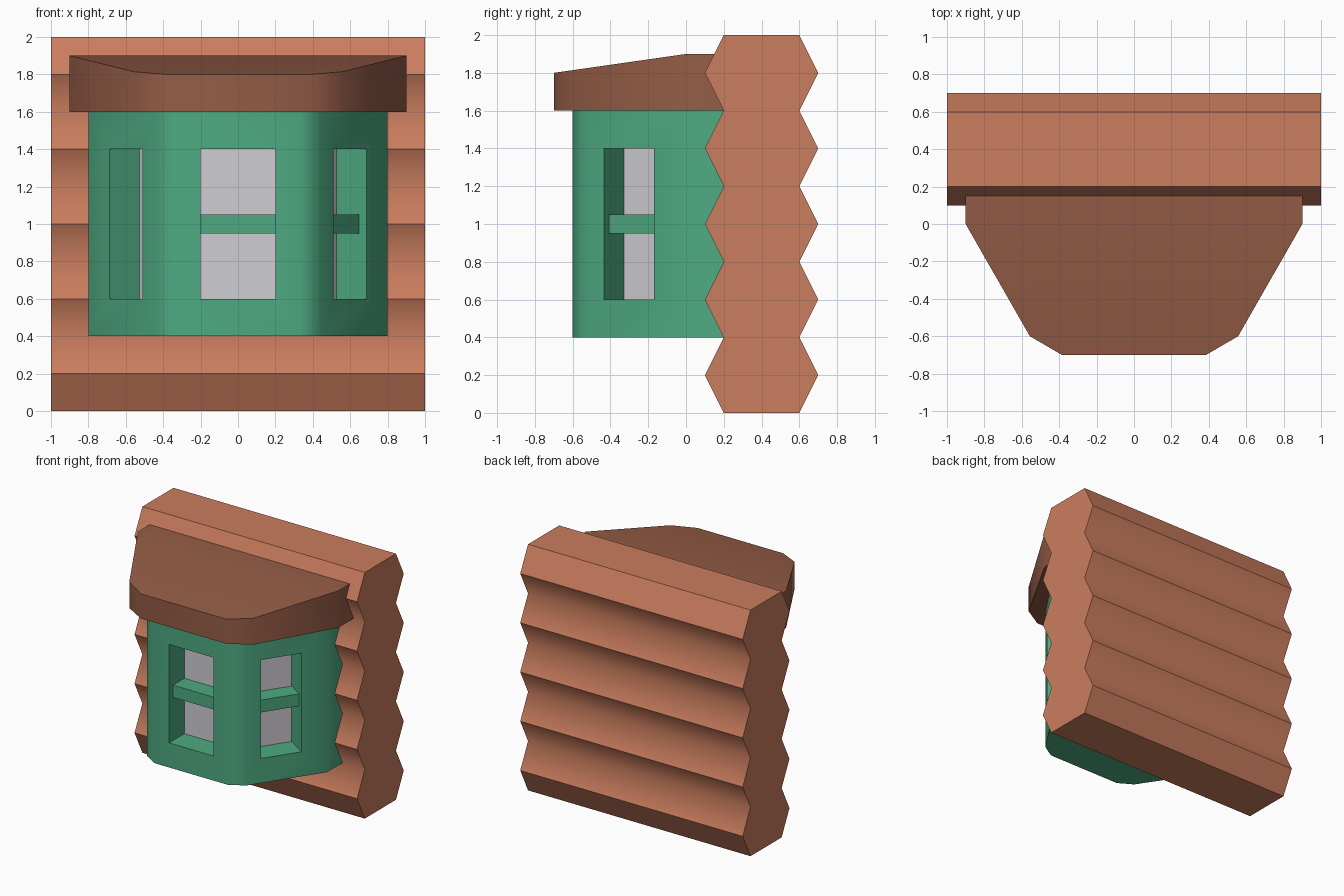
import bpy, bmesh, math
from mathutils import Matrix

if "Cube" in bpy.data.objects:
    bpy.data.objects.remove(bpy.data.objects["Cube"])


def material(name, rgb):
    lin = [((c / 255 + 0.055) / 1.055) ** 2.4 for c in rgb]
    m = bpy.data.materials.new(name)
    m.diffuse_color = (*lin, 1)
    m.use_nodes = True
    m.node_tree.nodes["Principled BSDF"].inputs["Base Color"].default_value = m.diffuse_color
    return m


LOG = material("log_brown", (202, 125, 94))
ROOF = material("roof_brown", (148, 92, 70))
GREEN = material("bay_green", (78, 170, 130))
GLASS = material("pale_glass", (207, 205, 212))


def finish(bm, name, mat):
    bmesh.ops.recalc_face_normals(bm, faces=bm.faces)
    me = bpy.data.meshes.new(name)
    bm.to_mesh(me)
    bm.free()
    ob = bpy.data.objects.new(name, me)
    bpy.context.collection.objects.link(ob)
    me.materials.append(mat)
    return ob


def prism(points, direction):
    """Extrude a closed 3D outline along a direction."""
    bm = bmesh.new()
    face = bm.faces.new([bm.verts.new(p) for p in points])
    new = bmesh.ops.extrude_face_region(bm, geom=[face], use_keep_orig=True)
    bmesh.ops.translate(bm, vec=direction,
                        verts=[g for g in new["geom"] if isinstance(g, bmesh.types.BMVert)])
    bmesh.ops.recalc_face_normals(bm, faces=bm.faces)
    return bm


def soften(ob):
    """Smooth shading, kept sharp at strong corners; shallow valleys stay smooth."""
    bm = bmesh.new()
    bm.from_mesh(ob.data)
    for f in bm.faces:
        f.smooth = True
    for e in bm.edges:
        a = math.degrees(e.calc_face_angle_signed(0))
        e.smooth = not (a > 40 or abs(a) > 60)
    bm.to_mesh(ob.data)
    bm.free()


def box(name, mat, x, y, z, place):
    """Box from (min, max) ranges, placed by a matrix."""
    bm = bmesh.new()
    bmesh.ops.create_cube(bm, size=1)
    for v in bm.verts:
        v.co = [(lo + hi) / 2 + c * (hi - lo) for c, (lo, hi) in zip(v.co, (x, y, z))]
    bm.transform(place)
    return finish(bm, name, mat)


def mirrored(half):
    return half + [(-x, y) for x, y in reversed(half)]


# Log wall: zigzag profile run along x
front = [(0.2 - 0.1 * (i % 2), 0.2 * i) for i in range(11)]
back = [(0.8 - y, z) for y, z in reversed(front)]
soften(finish(prism([(-1, y, z) for y, z in front + back], (2, 0, 0)), "log_wall", LOG))

# Bay body with clipped front corners
bay_plan = mirrored([(0.8, 0.2), (0.8, 0), (0.447, -0.53), (0.33, -0.6)])
bay = finish(prism([(x, y, 0.4) for x, y in bay_plan], (0, 0, 1.2)), "bay_body", GREEN)

# Windows: recess cut into the bay, glass at the back, crossbar
side = math.atan2(0.6, 0.4)
windows = [("front", 0, -0.6, 0, 0.2, True),
           ("right", 0.6, -0.303, side, 0.16, True),
           ("left", -0.6, -0.303, -side, 0.16, False)]
for name, x, y, angle, w, bar in windows:
    place = Matrix.Translation((x, y, 0)) @ Matrix.Rotation(angle, 4, "Z")
    cutter = box(name + "_cutter", GREEN, (-w, w), (-0.1, 0.2), (0.6, 1.4), place)
    mod = bay.modifiers.new("window", "BOOLEAN")
    mod.operation, mod.solver, mod.object = "DIFFERENCE", "EXACT", cutter
    bpy.context.view_layer.objects.active = bay
    bpy.ops.object.modifier_apply(modifier=mod.name)
    bpy.data.objects.remove(cutter)
    box(name + "_glass", GLASS, (-w, w), (0.196, 0.204), (0.6, 1.4), place)
    if bar:
        box(name + "_window_bar", GREEN, (-w, w), (0.05, 0.2), (0.95, 1.05), place)
soften(bay)
wn = bay.modifiers.new("even_shading", "WEIGHTED_NORMAL")
wn.keep_sharp = True

# Roof: wider plan, top sloping down to the front
roof_plan = mirrored([(0.9, 0.2), (0.9, 0), (0.557, -0.6), (0.385, -0.7)])
bm = prism([(x, y, 1.6) for x, y in roof_plan], (0, 0, 0.3))
top = [v for v in bm.verts if v.co.z > 1.8]
ridge = [v for v in top if abs(v.co.y) < 1e-4]
bmesh.ops.connect_verts(bm, verts=ridge)
for v in top:
    v.co.z += min(v.co.y, 0) / 7
soften(finish(bm, "bay_roof", ROOF))
